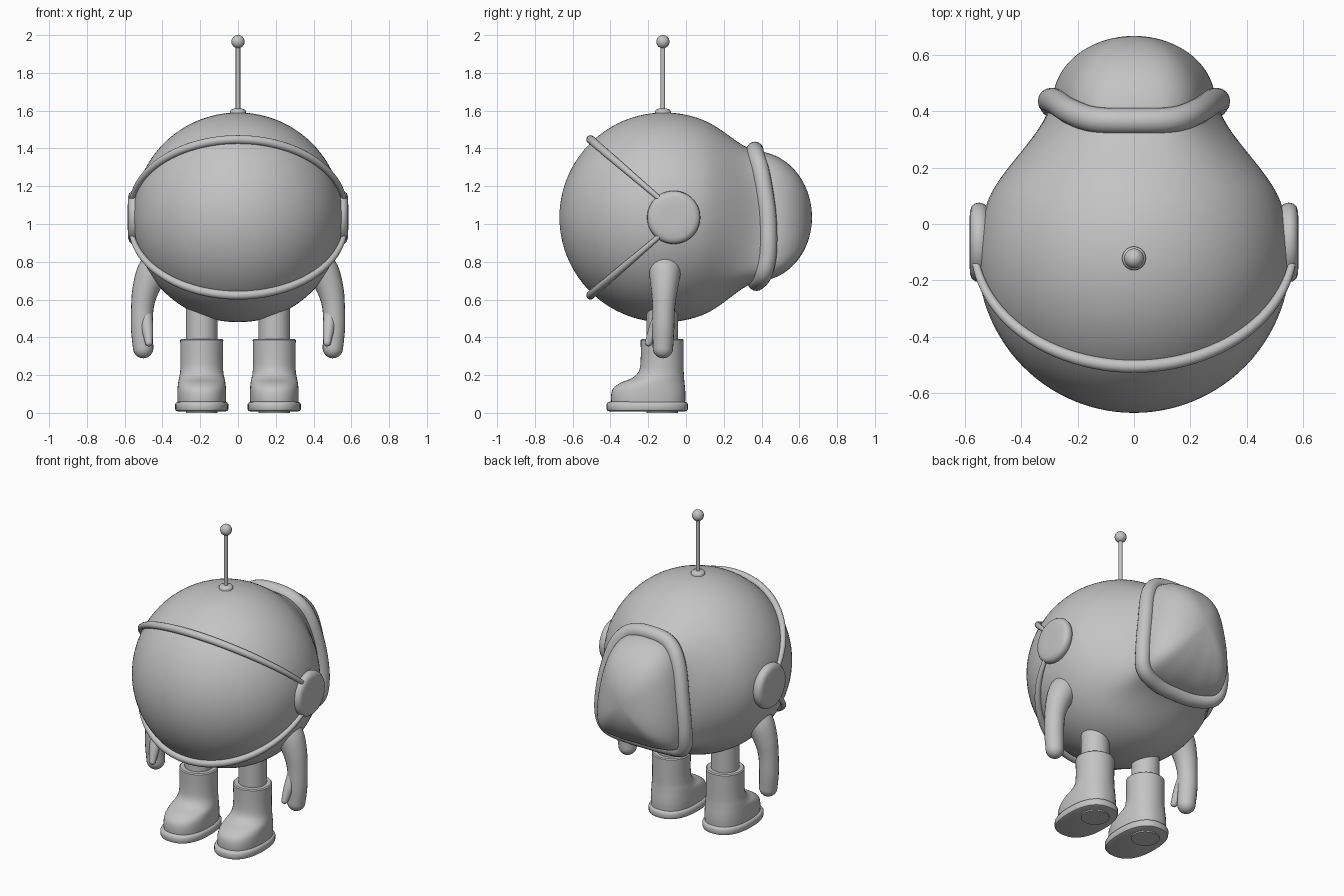
import bpy, bmesh, math
from mathutils import Vector as V

if "Cube" in bpy.data.objects:
    bpy.data.objects.remove(bpy.data.objects["Cube"])

grey = bpy.data.materials.new("suit grey")
grey.diffuse_color = (0.55, 0.55, 0.55, 1)
grey.use_nodes = True
grey.node_tree.nodes["Principled BSDF"].inputs["Base Color"].default_value = grey.diffuse_color
C, R = V((0, -0.115, 1.035)), 0.555      # body sphere


def loft(name, rings, closed=False):
    """Skin a list of equal-sized vertex rings."""
    bm = bmesh.new()
    vs = [[bm.verts.new(p) for p in r] for r in rings]
    n = len(vs[0])
    pairs = list(zip(vs, vs[1:])) + ([(vs[-1], vs[0])] if closed else [])
    for a, b in pairs:
        for i in range(n):
            j = (i + 1) % n
            bm.faces.new((a[i], a[j], b[j], b[i]))
    if not closed:
        bm.faces.new(vs[0])
        bm.faces.new(vs[-1])
    bmesh.ops.recalc_face_normals(bm, faces=bm.faces)
    me = bpy.data.meshes.new(name)
    bm.to_mesh(me)
    bm.free()
    me.materials.append(grey)
    ob = bpy.data.objects.new(name, me)
    bpy.context.collection.objects.link(ob)
    return ob


def spline(pts, steps, closed=False):
    """Catmull-Rom through points of any dimension."""
    pts = [V(p) for p in pts]
    n, out = len(pts), []
    get = (lambda i: pts[i % n]) if closed else (lambda i: pts[max(0, min(n - 1, i))])
    for i in range(n if closed else n - 1):
        a, b, c, d = (get(i + k) for k in (-1, 0, 1, 2))
        for s in range(steps):
            t = s / steps
            out.append(0.5 * (2 * b + (c - a) * t + (2 * a - 5 * b + 4 * c - d) * t * t
                              + (3 * b - a - 3 * c + d) * t ** 3))
    return out if closed else out + [pts[-1]]


def tube(name, path, radii, up, n=20, closed=False):
    rings, m = [], len(path)
    for i, (p, r) in enumerate(zip(path, radii)):
        a = path[(i - 1) % m] if closed else path[max(i - 1, 0)]
        b = path[(i + 1) % m] if closed else path[min(i + 1, m - 1)]
        t = (b - a).normalized()
        u = t.cross(V(up)).normalized()
        w = t.cross(u)
        rings.append([p + r * (u * math.cos(2 * math.pi * k / n) + w * math.sin(2 * math.pi * k / n))
                      for k in range(n)])
    return loft(name, rings, closed)


def limb(name, keys, up):
    """Tapered tube from (x, y, z, radius) keys with a round far end."""
    s = spline(keys, 8)
    path, rad = [p.to_3d() for p in s], [p[3] for p in s]
    d, e, r = (path[-1] - path[-2]).normalized(), path[-1], rad[-1]
    for k in range(1, 8):
        a = k * math.pi / 2 / 7.2
        path.append(e + d * r * math.sin(a))
        rad.append(r * math.cos(a))
    return tube(name, path, rad, up)


def lathe(name, origin, axis, profile, n=40):
    """Revolve (radius, height) pairs about an axis."""
    q = V(axis).to_track_quat('Z', 'Y')
    return loft(name, [[V(origin) + q @ V((r * math.cos(2 * math.pi * k / n),
                r * math.sin(2 * math.pi * k / n), h)) for k in range(n)] for r, h in profile])


def egg(x, z, y0, y1, w, e=2.0, n=40):
    """Horizontal rounded section between y0 and y1, half width w."""
    f = lambda c: math.copysign(abs(c) ** (2 / e), c)
    return [V((x + w * f(math.cos(2 * math.pi * k / n)),
               (y0 + y1) / 2 + (y1 - y0) / 2 * f(math.sin(2 * math.pi * k / n)), z)) for k in range(n)]


# backpack rim outline, wide at the bottom
half = [(0.14, 0.37, 1.365), (0.225, 0.40, 1.26), (0.275, 0.432, 1.05),
        (0.295, 0.435, 0.85), (0.265, 0.41, 0.735), (0.14, 0.38, 0.697)]
outline = [(0, 0.365, 1.39)] + half + [(0, 0.372, 0.692)] + [(-x, y, z) for x, y, z in reversed(half)]
rim = spline(outline, 8, True)
tube("backpack_rim", rim, [0.046] * len(rim), (0, 1, 0), 16, True)

# body: sphere drawn out at the back to meet the rim
dirs = [V((p.x, 0, p.z - C.z)).normalized() for p in rim]
Y, rings = V((0, 1, 0)), []
t1 = math.acos(-0.2 / R)
for i in range(33):
    t = 0.01 + (t1 - 0.01) * i / 32
    rings.append([C - Y * R * math.cos(t) + d * R * math.sin(t) for d in dirs])
start = rings[-1]
for i in range(1, 15):
    t = i / 14
    ring = []
    for p, d, a in zip(rim, dirs, start):
        m0 = (Y * math.sin(t1) + d * math.cos(t1)) * 0.36
        m1 = Y * 0.26 - d * 0.06
        ring.append(a * (2 * t**3 - 3 * t**2 + 1) + m0 * (t**3 - 2 * t**2 + t)
                    + p * (3 * t**2 - 2 * t**3) + m1 * (t**3 - t**2))
    rings.append(ring)
loft("body", rings)

# backpack dome
rings = []
for i in range(20):
    a = math.pi / 2 * i / 19.15
    rings.append([V((p.x * 0.975 * math.cos(a), p.y + (0.667 - p.y) * math.sin(a),
                     C.z + (p.z - C.z) * 0.985 * math.cos(a))) for p in rim])
loft("backpack_dome", rings)

# visor rims: tapered arcs over and under the face
for side, name in ((1, "upper_visor_rim"), (-1, "lower_visor_rim")):
    path, rad = [], []
    for i in range(49):
        t = math.radians(4 + 172 * i / 48)
        s = 0.567 * math.sin(t)
        path.append(V((0.567 * math.cos(t), -0.075 - 0.759 * s, C.z + side * (0.043 + 0.651 * s))))
        rad.append(0.012 + 0.011 * math.sin(t))
    tube(name, path, rad, (0, 0.651, side * 0.759), 14)

# antenna
lathe("antenna_base", (0, -0.122, 1.575), (0, 0, 1),
      [(0.042, 0), (0.042, 0.022), (0.036, 0.031), (0.02, 0.036)])
lathe("antenna_rod", (0, -0.122, 1.58), (0, 0, 1), [(0.012, 0), (0.012, 0.37)], 20)
lathe("antenna_ball", (0, -0.122, 1.965), (0, 0, 1),
      [(0.035 * math.sin(math.pi * (k + 0.1) / 16.2), -0.035 * math.cos(math.pi * (k + 0.1) / 16.2))
       for k in range(17)], 28)

for s, side in ((1, "right"), (-1, "left")):
    # ear disc
    lathe(side + "_ear_disc", (s * 0.52, -0.065, 1.035), (s, 0, 0),
          [(0.125, 0), (0.136, 0.012), (0.141, 0.028), (0.138, 0.044),
           (0.128, 0.056), (0.11, 0.062), (0.06, 0.064)], 48)
    # arm and thumb
    limb(side + "_arm", [(s * 0.41, -0.112, 0.80, 0.085), (s * 0.455, -0.112, 0.74, 0.083),
                         (s * 0.49, -0.115, 0.65, 0.070), (s * 0.506, -0.118, 0.56, 0.060),
                         (s * 0.509, -0.12, 0.45, 0.058), (s * 0.502, -0.122, 0.343, 0.054)], (0, 1, 0))
    limb(side + "_thumb", [(s * 0.49, -0.13, 0.53, 0.035), (s * 0.48, -0.165, 0.45, 0.031),
                           (s * 0.472, -0.198, 0.372, 0.02)], (1, 0, 0))
    # leg, running down through the boot
    lathe(side + "_leg", (s * 0.192, -0.125, 0), (0, 0, 1), [(0.083, 0), (0.083, 0.62)])
    # boot: shaft and foot as stacked sections (z, front, back, half width)
    sections = spline([(0.04, -0.395, -0.005, 0.127), (0.09, -0.397, -0.003, 0.129),
                       (0.13, -0.385, -0.005, 0.128), (0.16, -0.345, -0.008, 0.125),
                       (0.185, -0.285, -0.01, 0.12), (0.22, -0.25, -0.012, 0.114),
                       (0.28, -0.24, -0.012, 0.112), (0.385, -0.24, -0.012, 0.114)], 4)
    rings = [egg(s * 0.192, z, a, b, w, 2.0 + 0.4 * max(0, -0.24 - a) / 0.16) for z, a, b, w in sections]
    rings += [egg(s * 0.192, 0.391, -0.234, -0.018, 0.108), egg(s * 0.192, 0.391, -0.21, -0.042, 0.084)]
    loft(side + "_boot", rings)
    # sole
    loft(side + "_sole", [egg(s * 0.192, z, -0.42 + i, 0.01 - i, 0.141 - i, 2.4)
                          for z, i in ((0.008, 0.014), (0.012, 0.004), (0.02, 0), (0.045, 0),
                                       (0.054, 0.005), (0.059, 0.015))])

# smooth shading with sharp creases kept
for ob in bpy.data.objects:
    ob.select_set(True)
    bpy.context.view_layer.objects.active = ob
bpy.ops.object.shade_smooth_by_angle(angle=math.radians(40))
